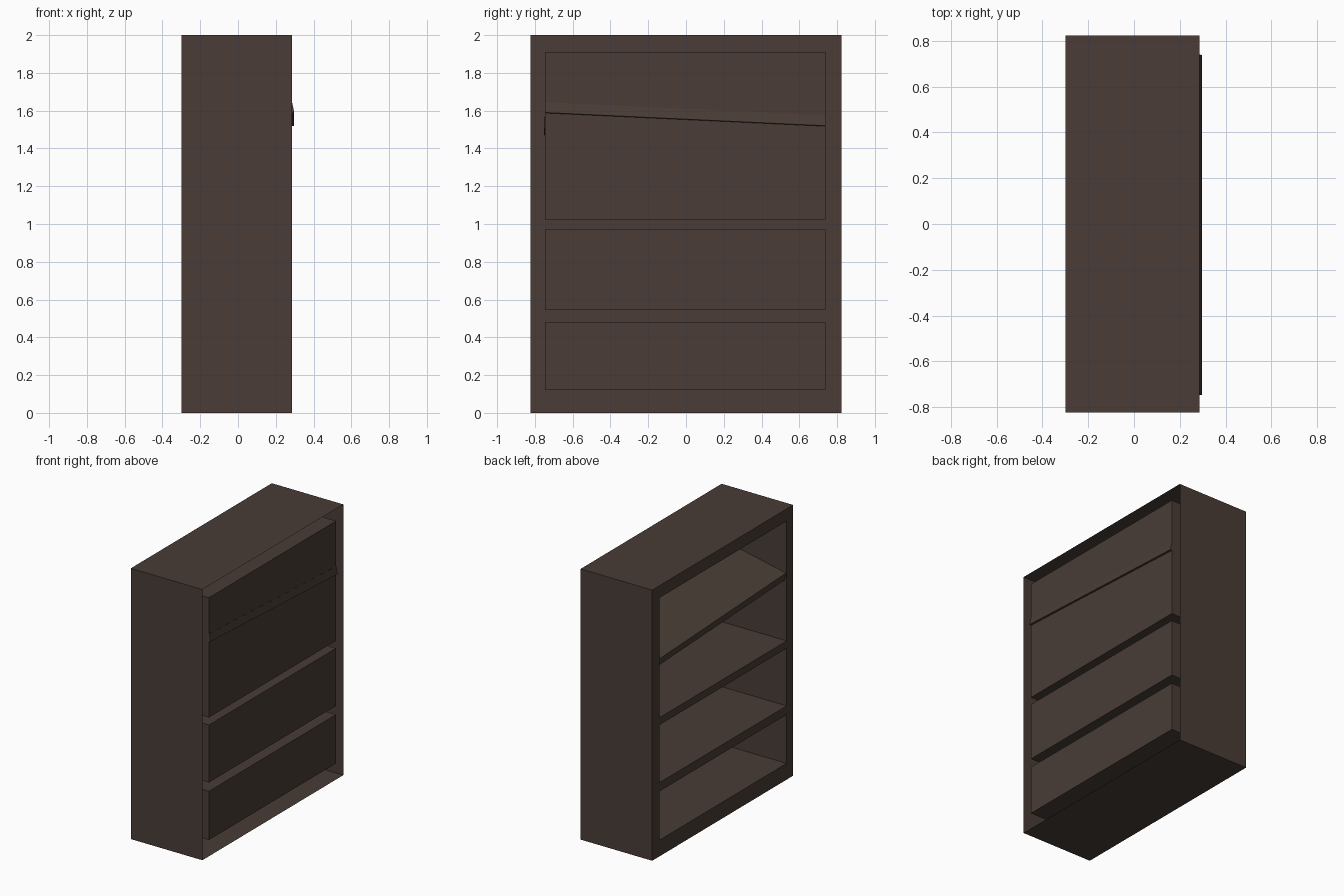
import bpy, bmesh, math
from mathutils import Matrix, Vector

if "Cube" in bpy.data.objects:
    bpy.data.objects.remove(bpy.data.objects["Cube"])

# single dark wood colour
wood = bpy.data.materials.new("dark brown wood")
wood.diffuse_color = (0.067, 0.046, 0.037, 1)
wood.use_nodes = True
wood.node_tree.nodes["Principled BSDF"].inputs["Base Color"].default_value = wood.diffuse_color

X_OPEN, X_BACK = -0.30, 0.285            # open side faces -x
YS = [-0.823, -0.746, 0.738, 0.823]      # side walls and opening
ZS = [0, 0.12, 0.48, 0.545, 0.97, 1.025, 1.91, 2.0]


def add_object(name, bm):
    me = bpy.data.meshes.new(name)
    bm.to_mesh(me)
    bm.free()
    ob = bpy.data.objects.new(name, me)
    bpy.context.collection.objects.link(ob)
    me.materials.append(wood)
    return ob


# case: hollow shell, three recessed compartments, open cavity around their backs
bm = bmesh.new()


def quad(*pts):
    bm.faces.new([bm.verts.new(p) for p in pts])


def tube(y0, y1, z0, z1, inward):
    """Four walls running along x round a rectangle."""
    ring = [(y0, z0), (y1, z0), (y1, z1), (y0, z1)]
    for i in range(4):
        a, b = ring[i], ring[(i + 1) % 4]
        pts = [(X_OPEN, *a), (X_BACK, *a), (X_BACK, *b), (X_OPEN, *b)]
        quad(*(pts[::-1] if not inward else pts))


for j in range(len(ZS) - 1):
    for i in range(3):
        y0, y1, z0, z1 = YS[i], YS[i + 1], ZS[j], ZS[j + 1]
        hole = i == 1 and j in (1, 3, 5)
        x = X_BACK if hole else X_OPEN
        quad((x, y0, z0), (x, y0, z1), (x, y1, z1), (x, y1, z0))
        if hole:
            tube(y0, y1, z0, z1, True)
tube(YS[0], YS[-1], ZS[0], ZS[-1], False)
bmesh.ops.remove_doubles(bm, verts=bm.verts, dist=1e-4)
# orient outer walls outward, compartment walls into the compartment
for f in bm.faces:
    f.normal_update()
    c, n = f.calc_center_median(), f.normal
    if abs(n.x) > 0.5:
        if n.x > 0:
            f.normal_flip()
        continue
    outer = abs(c.y) > 0.8 or c.z < 0.01 or c.z > 1.99
    if outer:
        want = Vector((0, c.y, c.z - 1))
    else:
        mid = min((0.30, 0.7575, 1.4675), key=lambda m: abs(m - c.z))
        want = Vector((0, -c.y, mid - c.z))
    if n.dot(want) < 0:
        f.normal_flip()
add_object("bookcase_case", bm)

# loose shelf: slanted up to the back and slipped down at one end
LENGTH, WIDTH, THICK = 0.594, 1.486, 0.056
bm = bmesh.new()
bmesh.ops.create_cube(bm, size=1)
bmesh.ops.scale(bm, vec=(LENGTH, WIDTH, THICK), verts=bm.verts)
bmesh.ops.translate(bm, vec=(-LENGTH / 2, 0, -THICK / 2), verts=bm.verts)
rot = Matrix.Rotation(-0.047, 4, 'X') @ Matrix.Rotation(-0.203, 4, 'Y')
bmesh.ops.transform(bm, matrix=Matrix.Translation((0.2865, -0.002, 1.61)) @ rot, verts=bm.verts)
add_object("slanted_shelf", bm)
